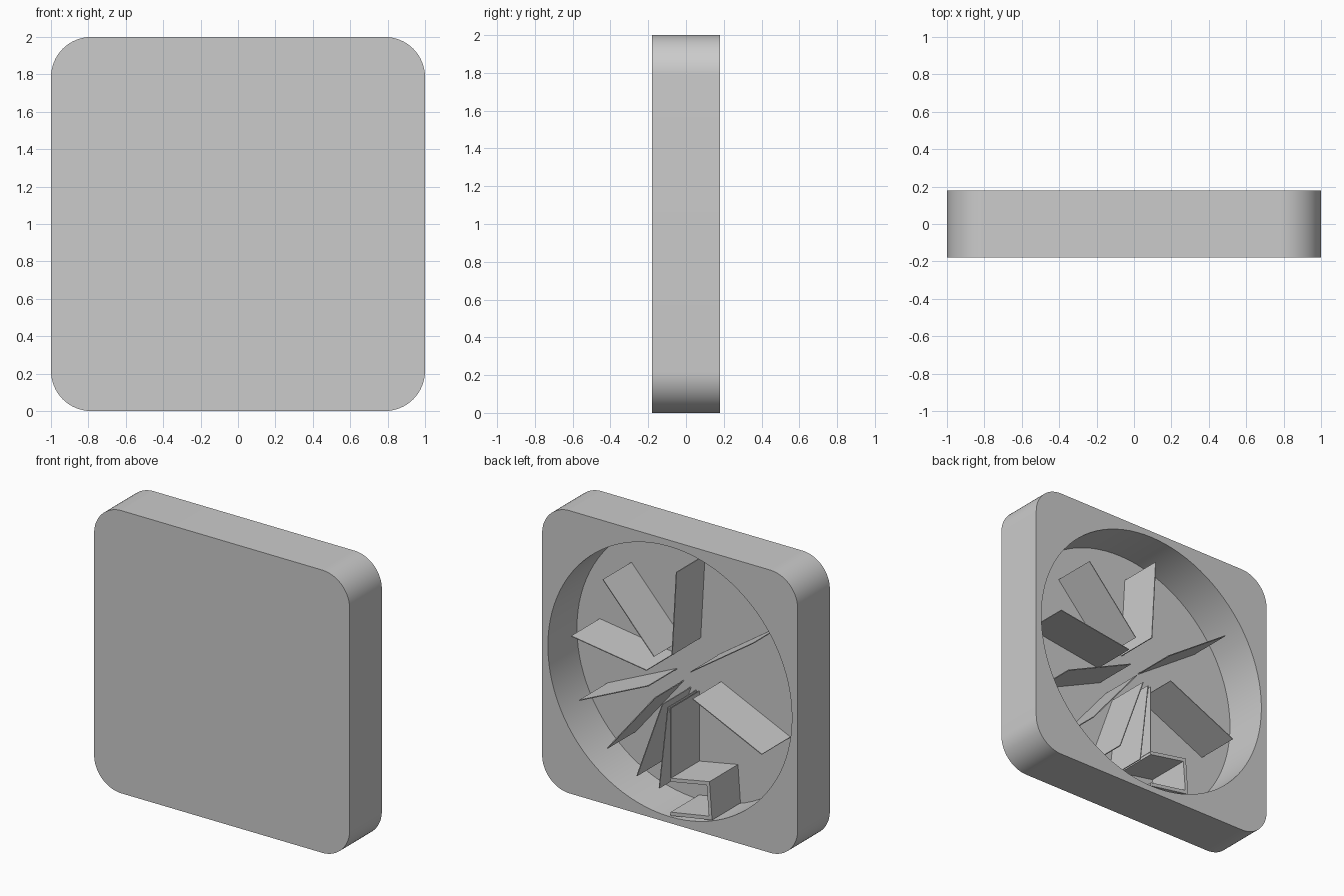
import bpy, bmesh
from math import sin, cos, pi, radians, hypot

cube = bpy.data.objects.get("Cube")
if cube:
    bpy.data.objects.remove(cube, do_unlink=True)

BACK, FRONT, FLOOR = 0.18, -0.18, -0.145
CZ = 1.0          # height of the centre
BORE = 0.955      # radius of the round recess

grey = bpy.data.materials.new("plain grey")
grey.use_nodes = True
grey.diffuse_color = (0.6, 0.6, 0.6, 1)
grey.node_tree.nodes["Principled BSDF"].inputs["Base Color"].default_value = (0.6, 0.6, 0.6, 1)


def finish(bm, name):
    bmesh.ops.recalc_face_normals(bm, faces=bm.faces)
    mesh = bpy.data.meshes.new(name)
    bm.to_mesh(mesh)
    bm.free()
    mesh.materials.append(grey)
    ob = bpy.data.objects.new(name, mesh)
    bpy.context.collection.objects.link(ob)
    return ob


def ring(bm, points, y):
    return [bm.verts.new((x, y, CZ + z)) for x, z in points]


def walls(bm, a, b):
    for i in range(len(a)):
        j = (i + 1) % len(a)
        bm.faces.new((a[i], a[j], b[j], b[i]))


def prism(name, points, y0, y1):
    """Closed profile in x, z extruded along y."""
    bm = bmesh.new()
    a, b = ring(bm, points, y0), ring(bm, points, y1)
    walls(bm, a, b)
    bm.faces.new(a)
    bm.faces.new(b)
    return finish(bm, name)


# Housing: rounded square with a round recess open at the back
R, STEPS = 0.215, 16
outline = []
for k, (sx, sz) in enumerate([(1, 1), (-1, 1), (-1, -1), (1, -1)]):
    for i in range(STEPS + 1):
        t = (k + i / STEPS) * pi / 2
        outline.append((sx * (1 - R) + R * cos(t), sz * (1 - R) + R * sin(t)))
N = 96
circle = [(BORE * cos(2 * pi * i / N), BORE * sin(2 * pi * i / N)) for i in range(N)]

bm = bmesh.new()
front, back = ring(bm, outline, FRONT), ring(bm, outline, BACK)
mouth, floor = ring(bm, circle, BACK), ring(bm, circle, FLOOR)
walls(bm, front, back)
walls(bm, mouth, floor)
bm.faces.new(front)
bm.faces.new(floor)
rim = [bm.edges.get((v[i - 1], v[i])) or bm.edges.new((v[i - 1], v[i]))
       for v in (back, mouth) for i in range(len(v))]
bmesh.ops.triangle_fill(bm, use_beauty=True, use_dissolve=False, edges=rim)
housing = finish(bm, "housing")
bpy.ops.object.select_all(action='DESELECT')
housing.select_set(True)
bpy.context.view_layer.objects.active = housing
bpy.ops.object.shade_smooth_by_angle(angle=radians(30))

# Radial blades: each gap is one step smaller than the one before
angle = 270.0
for n in range(10, 0, -1):
    c, s = cos(radians(angle)), sin(radians(angle))
    outer = 0.69 if n == 10 else 0.785
    h = 0.003
    corners = [(0.19, -h), (outer, -h), (outer, h), (0.19, h)]
    prism(f"blade_{11 - n}", [(r * c - w * s, r * s + w * c) for r, w in corners], FLOOR, 0.173)
    angle -= n * 360 / 55

# Bracket: thin three-sided channel between the lowest blade and the recess wall
outer = [(0, -0.685), (-0.305, -0.628), (-0.325, -0.895), (0, -0.95)]
inner = [(0, -0.925), (-0.3, -0.873), (-0.283, -0.658), (0, -0.71)]
prism("bracket", outer + inner, FLOOR, 0.173)
